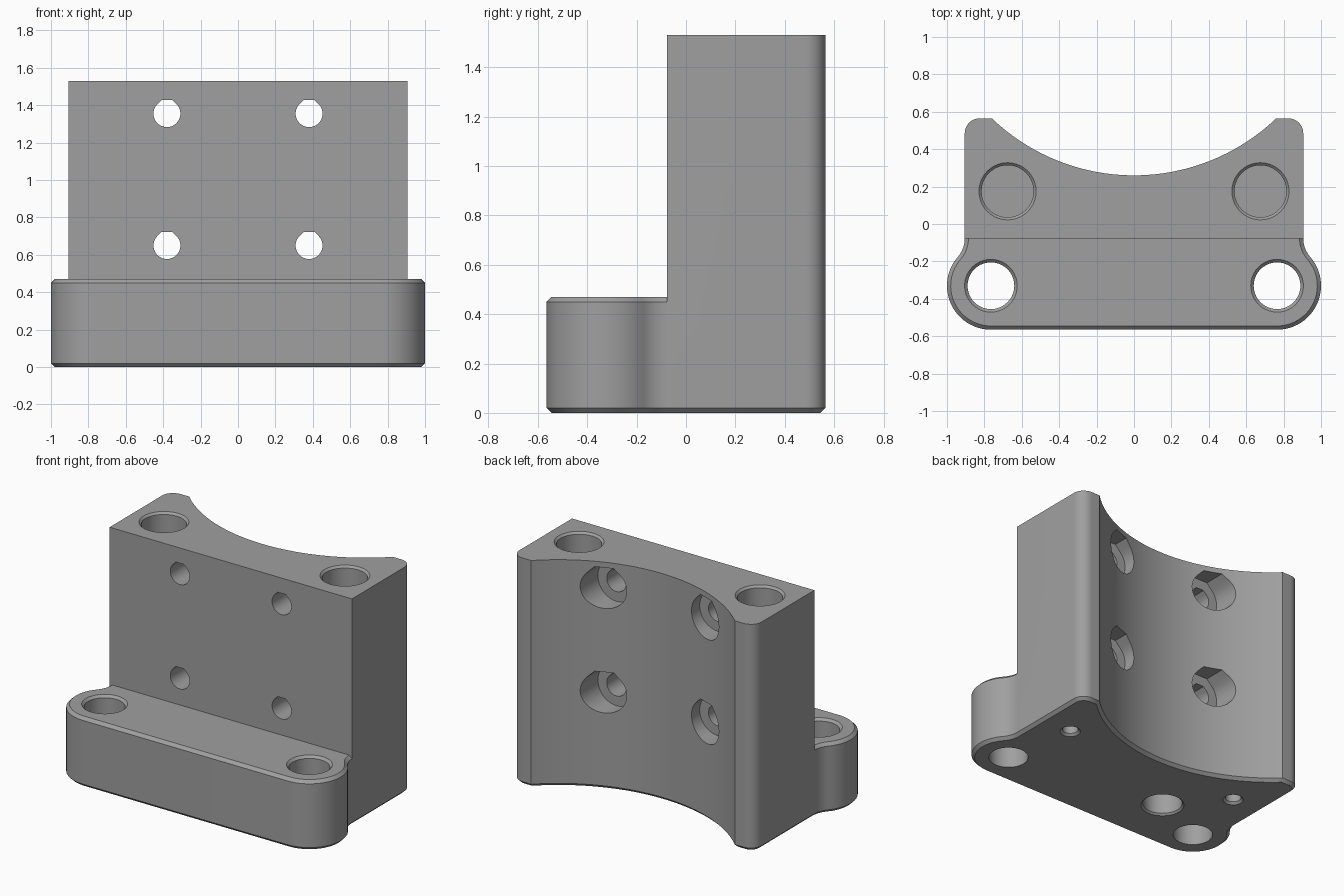
import bpy, bmesh, math
from math import sin, cos, radians, sqrt, pi

if "Cube" in bpy.data.objects:
    bpy.data.objects.remove(bpy.data.objects["Cube"])

WALL_TOP, FLANGE_TOP, CH = 1.53, 0.47, 0.02
SIDE, BACK = 0.905, 0.565            # half width of wall, rear plane
EAR_X, EAR_Y, EAR_R = 0.765, -0.33, 0.235
NECK_R = 0.15                        # concave blend between ear and wall
SADDLE_R, SADDLE_Y = 1.10, 1.36      # concave rear cradle
CORNER = 0.08
NECK_X = SIDE + NECK_R
NECK_Y = EAR_Y + sqrt((EAR_R + NECK_R) ** 2 - (NECK_X - EAR_X) ** 2)


def arc(cx, cy, r, a0, a1, n):
    return [(cx + r * cos(a0 + (a1 - a0) * i / n),
             cy + r * sin(a0 + (a1 - a0) * i / n)) for i in range(n + 1)]


def mirrored(right):
    """Close a right-hand half outline with its mirror image."""
    left = [(-x, y) for x, y in reversed(right) if x > 1e-6]
    return right + left


def rear_half(d):
    """Right side from wall flank to the middle of the cradle, inset by d."""
    r = SADDLE_R + d
    y = BACK - d
    half = sqrt(r * r - (SADDLE_Y - y) ** 2)
    pts = arc(SIDE - CORNER, BACK - CORNER, CORNER - d, 0, pi / 2, 10)
    start = math.atan2(y - SADDLE_Y, half)
    pts += arc(0, SADDLE_Y, r, start, -pi / 2, 24)
    pts[-1] = (0, SADDLE_Y - r)
    return pts


def full_outline(d):
    a = math.atan2(NECK_Y - EAR_Y, NECK_X - EAR_X)
    pts = arc(EAR_X, EAR_Y, EAR_R - d, -pi / 2, a, 24)
    pts += arc(NECK_X, NECK_Y, NECK_R + d, a + pi, pi, 10)[1:]
    return mirrored(pts + rear_half(d))


def wall_outline():
    return mirrored([(SIDE, NECK_Y)] + rear_half(0))


def loft(bm, rings):
    """Skin a list of equal-length 3D rings into a closed solid."""
    rows = [[bm.verts.new(p) for p in ring] for ring in rings]
    n = len(rows[0])
    faces = [bm.faces.new(rows[0]), bm.faces.new(rows[-1])]
    for a, b in zip(rows, rows[1:]):
        for i in range(n):
            j = (i + 1) % n
            faces.append(bm.faces.new((a[i], a[j], b[j], b[i])))
    bmesh.ops.recalc_face_normals(bm, faces=faces)


def finish(name, bm):
    me = bpy.data.meshes.new(name)
    bm.to_mesh(me)
    bm.free()
    ob = bpy.data.objects.new(name, me)
    bpy.context.collection.objects.link(ob)
    return ob


def flat(pts, z):
    return [(x, y, z) for x, y in pts]


def drill(bm, x, y, steps):
    """Vertical round cutter from (radius, z) steps."""
    loft(bm, [flat(arc(x, y, r, 0, 2 * pi, 40)[:-1], z) for r, z in steps])


def teardrop(x, z, r, y):
    """Round section with 45 degree shoulders and a flat roof."""
    k = r * (sqrt(2) - 1)
    pts = arc(x, z, r, radians(135), radians(405), 30)
    pts += [(x + k, z + r), (x - k, z + r)]
    return [(px, y, pz) for px, pz in pts]


def boolean(target, tool, op):
    mod = target.modifiers.new(op.lower(), 'BOOLEAN')
    mod.operation, mod.solver, mod.object = op, 'EXACT', tool
    bpy.context.view_layer.objects.active = target
    bpy.ops.object.modifier_apply(modifier=mod.name)
    bpy.data.objects.remove(tool)


# Flange and foot with chamfered upper and lower rims
bm = bmesh.new()
loft(bm, [flat(full_outline(CH), 0), flat(full_outline(0), CH),
          flat(full_outline(0), FLANGE_TOP - CH), flat(full_outline(CH), FLANGE_TOP)])
block = finish("mounting_block", bm)

# Upright wall with concave rear cradle
bm = bmesh.new()
loft(bm, [flat(wall_outline(), 0.2), flat(wall_outline(), WALL_TOP)])
boolean(block, finish("upright_wall", bm), 'UNION')

# All holes
bm = bmesh.new()
for s in (-1, 1):
    # flange through holes
    drill(bm, s * EAR_X, EAR_Y, [(0.125, -0.05), (0.125, FLANGE_TOP - 0.016),
                                 (0.161, FLANGE_TOP + 0.02)])
    # deep sockets in the wall top
    drill(bm, s * 0.676, 0.175, [(0.139, 1.03), (0.139, WALL_TOP - 0.014),
                                 (0.173, WALL_TOP + 0.02)])
    # small pilot holes underneath
    drill(bm, s * 0.676, 0.175, [(0.085, -0.02), (0.05, 0.015), (0.05, 0.3)])
    # counterbored cross holes
    for z in (0.65, 1.355):
        loft(bm, [teardrop(s * 0.38, z, 0.072, -0.3), teardrop(s * 0.38, z, 0.072, 0.2),
                  teardrop(s * 0.38, z, 0.138, 0.2), teardrop(s * 0.38, z, 0.138, 0.8)])
# single blind socket underneath
drill(bm, -0.375, -0.165, [(0.157, -0.02), (0.125, 0.012), (0.125, 0.3)])
boolean(block, finish("hole_cutters", bm), 'DIFFERENCE')

# Plain grey finish
grey = bpy.data.materials.new("grey")
grey.diffuse_color = (0.35, 0.35, 0.35, 1)
grey.use_nodes = True
grey.node_tree.nodes["Principled BSDF"].inputs["Base Color"].default_value = grey.diffuse_color
block.data.materials.clear()
block.data.materials.append(grey)
for p in block.data.polygons:
    p.material_index = 0

bpy.ops.object.select_all(action='DESELECT')
block.select_set(True)
bpy.context.view_layer.objects.active = block
bpy.ops.object.shade_smooth_by_angle(angle=radians(30))
